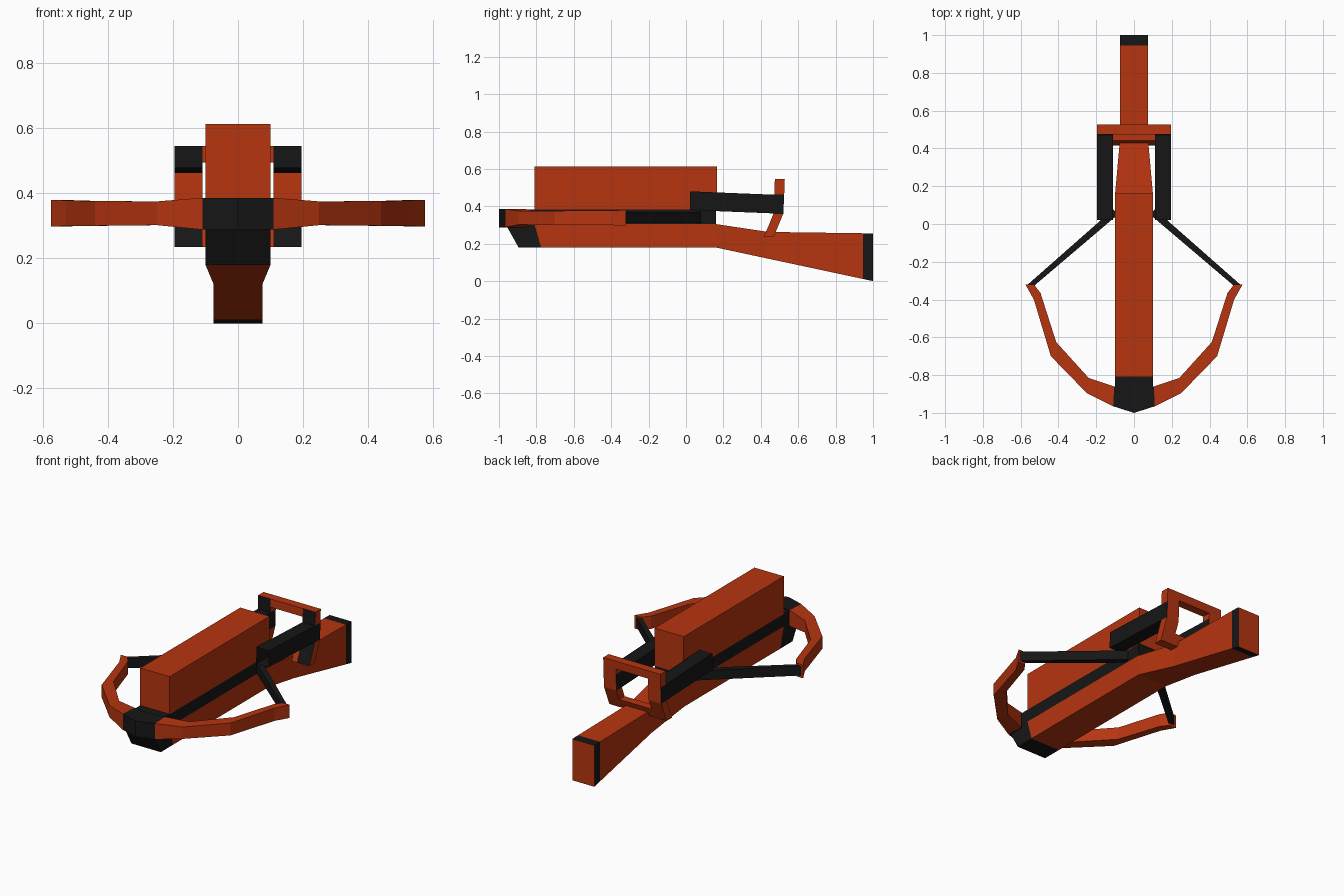
import bpy, bmesh

if "Cube" in bpy.data.objects:
    bpy.data.objects.remove(bpy.data.objects["Cube"])


def material(name, color):
    m = bpy.data.materials.new(name)
    m.diffuse_color = (*color, 1)
    m.use_nodes = True
    m.node_tree.nodes["Principled BSDF"].inputs["Base Color"].default_value = m.diffuse_color
    return m


RED = material("red_paint", (0.47, 0.035, 0.005))
BLACK = material("black_paint", (0.008, 0.008, 0.008))


def loft(name, sections, mat, start=True, end=True, mirror=False):
    """Skin a row of equal-sized cross-sections, optionally capped."""
    bm = bmesh.new()
    rings = [[bm.verts.new(p) for p in s] for s in sections]
    n = len(rings[0])
    for a, b in zip(rings, rings[1:]):
        for i in range(n):
            j = (i + 1) % n
            bm.faces.new((a[i], a[j], b[j], b[i]))
    if start:
        bm.faces.new(rings[0][::-1])
    if end:
        bm.faces.new(rings[-1])
    bmesh.ops.recalc_face_normals(bm, faces=bm.faces)
    me = bpy.data.meshes.new(name)
    bm.to_mesh(me)
    bm.free()
    me.materials.append(mat)
    ob = bpy.data.objects.new(name, me)
    bpy.context.collection.objects.link(ob)
    if mirror:
        ob.modifiers.new("mirror", 'MIRROR')
    return ob


def paint(ob, mat, test):
    """Give a second colour to the faces that pass the test."""
    ob.data.materials.append(mat)
    for p in ob.data.polygons:
        if test(p.normal, p.center):
            p.material_index = 1


def slab(w, yb, zb, yt, zt, x0=None):
    """Four-point section across x, from bottom (yb, zb) to top (yt, zt)."""
    x0 = -w if x0 is None else x0
    return [(x0, yb, zb), (w, yb, zb), (w, yt, zt), (x0, yt, zt)]


def box(name, x0, x1, y0, y1, z0, z1, mat, **kw):
    return loft(name, [slab(x1, y, z0, y, z1, x0) for y in (y0, y1)], mat, **kw)


# Stock: black nose, red body, black butt band with a red end
loft("stock_nose", [slab(0.1, -0.895, 0.18, -0.965, 0.305),
                    slab(0.1, -0.775, 0.18, -0.81, 0.305)], BLACK, end=False)
loft("stock", [slab(0.1, -0.775, 0.18, -0.81, 0.305),
               slab(0.1, 0.16, 0.18, 0.16, 0.305),
               slab(0.075, 0.44, 0.12, 0.44, 0.263),
               slab(0.075, 0.945, 0.012, 0.945, 0.256)], RED, start=False, end=False)
butt = loft("butt_band", [slab(0.075, 0.945, 0.012, 0.945, 0.256),
                          slab(0.075, 1.0, 0.0, 1.0, 0.255)], BLACK, start=False)
paint(butt, RED, lambda n, c: n.y > 0.9)

# Rail and magazine
box("rail", -0.1, 0.1, -0.87, 0.16, 0.305, 0.382, BLACK)
box("magazine", -0.1, 0.1, -0.81, 0.165, 0.38, 0.613, RED)


# Bow: sections follow the limb from centre to tip
def limb(outer, inner, z0, z1):
    return [(*outer, z0), (*inner, z0), (*inner, z1), (*outer, z1)]


root = limb((0.11, -0.965), (0.105, -0.86), 0.288, 0.386)
loft("bow_centre", [limb((0, -1.0), (0, -0.87), 0.288, 0.386), root],
     BLACK, start=False, end=False, mirror=True)
loft("bow_limbs", [root,
                   limb((0.25, -0.895), (0.24, -0.815), 0.302, 0.375),
                   limb((0.44, -0.70), (0.412, -0.625), 0.300, 0.376),
                   limb((0.53, -0.40), (0.495, -0.365), 0.299, 0.378),
                   limb((0.575, -0.32), (0.53, -0.32), 0.298, 0.380)],
     RED, start=False, mirror=True)

# Bowstring, from limb tips back to the rail
loft("bowstring", [limb((0.562, -0.32), (0.538, -0.335), 0.312, 0.37),
                   limb((0.11, 0.078), (0.085, 0.05), 0.312, 0.37)],
     BLACK, mirror=True)

# Cocking lever: side bars open at the front
loft("lever_bars", [slab(0.195, 0.02, 0.38, 0.022, 0.48, 0.11),
                    slab(0.195, 0.472, 0.362, 0.472, 0.462, 0.11)],
     BLACK, start=False, end=False, mirror=True)

# Lever frame: bent legs joined by a top bar and a bottom bar
path = [(0.545, 0.475, 0.528), (0.462, 0.472, 0.525), (0.36, 0.467, 0.52),
        (0.295, 0.441, 0.493), (0.235, 0.415, 0.468)]


def frame(x0, x1, part):
    return [[(x0, a, z), (x1, a, z), (x1, b, z), (x0, b, z)] for z, a, b in part]


legs = loft("lever_legs", frame(0.11, 0.195, path), RED, mirror=True)
paint(legs, BLACK, lambda n, c:
      (n.y < -0.5 and not 0.36 < c.z < 0.462)
      or (abs(n.x) > 0.9 and 0.36 < c.z < 0.462))
loft("lever_top_bar", frame(-0.11, 0.11, [path[0], (0.495, 0.473, 0.526)]),
     RED, mirror=False)
loft("lever_bottom_bar", frame(-0.11, 0.11, path[3:]), RED)
